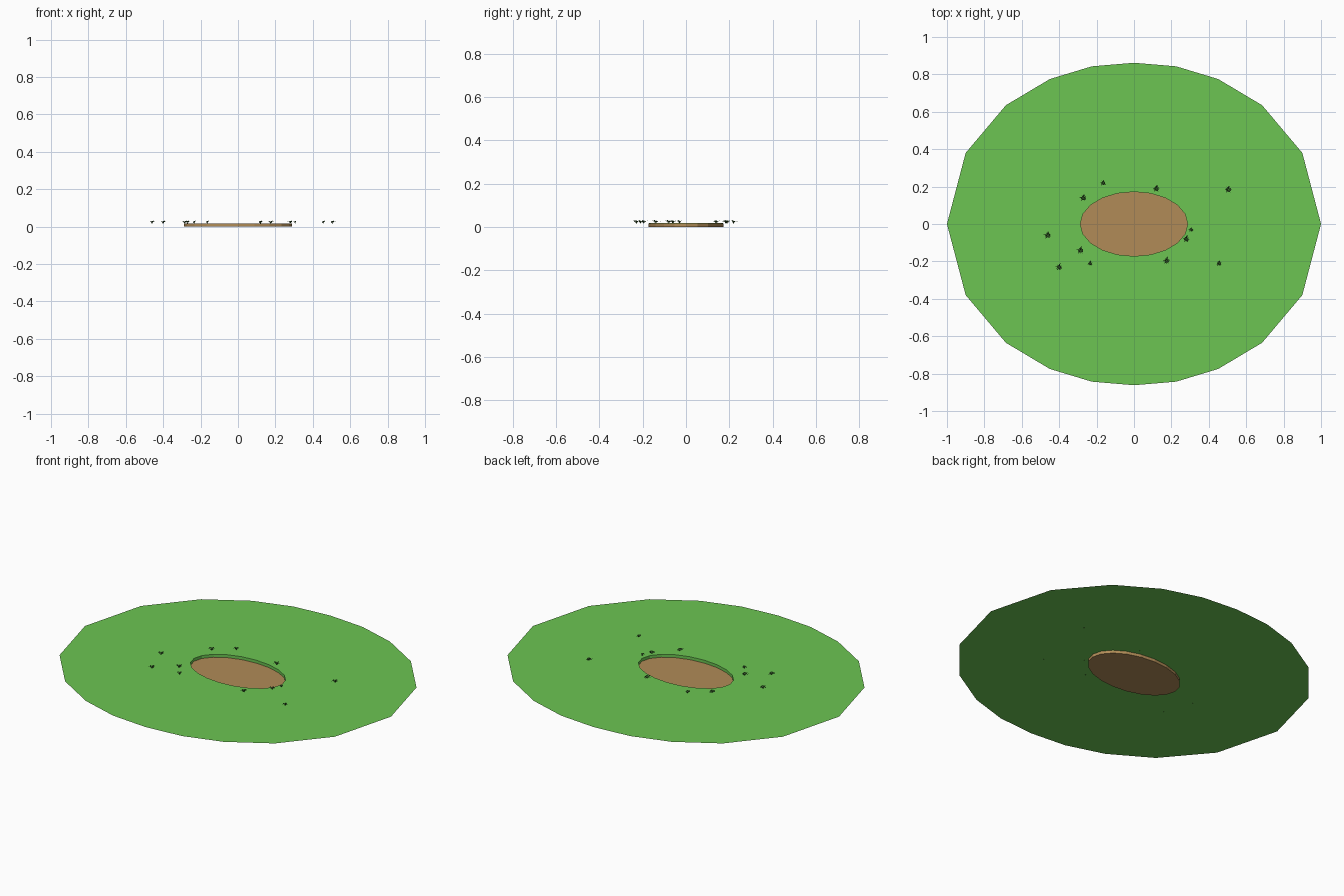
import bpy, math, random

if "Cube" in bpy.data.objects:
    bpy.data.objects.remove(bpy.data.objects["Cube"])

random.seed(4)
TOP = 0.018          # height of the lawn above the pit floor
HOLE = (0.287, 0.172)


def mat(name, rgb):
    m = bpy.data.materials.new(name)
    m.diffuse_color = (*rgb, 1)
    m.use_nodes = True
    m.node_tree.nodes["Principled BSDF"].inputs["Base Color"].default_value = m.diffuse_color
    return m


GREEN = mat("lawn green", (0.15, 0.56, 0.085))
BROWN = mat("earth brown", (0.44, 0.26, 0.095))
DARK = mat("tuft dark green", (0.04, 0.12, 0.025))


def make(name, verts, faces, material):
    me = bpy.data.meshes.new(name)
    me.from_pydata(verts, [], faces)
    me.materials.append(material)
    ob = bpy.data.objects.new(name, me)
    bpy.context.collection.objects.link(ob)
    return ob


# Outline of the lawn: one quarter mirrored into a 20-sided ring
quarter = [(1, 0), (0.9, 0.38), (0.685, 0.635), (0.45, 0.775), (0.225, 0.843), (0, 0.862)]
half = quarter + [(-x, y) for x, y in quarter[-2::-1]]
outer = half + [(x, -y) for x, y in half[-2:0:-1]]
N = len(outer)


def ellipse(z, grow=0.0):
    return [((HOLE[0] + grow) * math.cos(2 * math.pi * i / N),
             (HOLE[1] + grow) * math.sin(2 * math.pi * i / N), z) for i in range(N)]


def strip(a, b):
    return [(a + i, a + (i + 1) % N, b + (i + 1) % N, b + i) for i in range(N)]


# Lawn: flat ring that folds down into the pit wall
make("lawn", [(x, y, TOP) for x, y in outer] + ellipse(TOP) + ellipse(0.001),
     strip(0, N) + strip(N, 2 * N), GREEN)

# Earth pit: floor plus the outside of the wall
make("earth_pit", ellipse(0, 0.001) + ellipse(TOP - 0.001, 0.001),
     [tuple(range(N))] + strip(0, N), BROWN)

# Grass tufts: star of arching blades sharing one mesh
verts, faces = [], []
BLADES = 11
for i in range(BLADES):
    a = 2 * math.pi * i / BLADES + random.uniform(-0.2, 0.2)
    r = random.uniform(0.017, 0.026)
    h = random.uniform(0.009, 0.014)
    c, s = math.cos(a), math.sin(a)
    k = len(verts)
    w = 0.0022
    verts += [(0, 0, -0.003), (0.5 * r * c - w * s, 0.5 * r * s + w * c, h),
              (0.5 * r * c + w * s, 0.5 * r * s - w * c, h), (r * c, r * s, h * 0.6)]
    faces += [(k, k + 2, k + 1), (k + 1, k + 2, k + 3)]

spots = [(-0.165, 0.22, 0.8), (-0.27, 0.14, 1), (0.12, 0.19, 1), (0.505, 0.185, 1),
         (-0.46, -0.06, 1), (-0.4, -0.23, 1), (-0.285, -0.14, 1), (-0.235, -0.21, 0.75),
         (0.175, -0.195, 1), (0.28, -0.08, 1), (0.305, -0.03, 0.65), (0.455, -0.21, 0.8)]
for n, (x, y, size) in enumerate(spots):
    t = make(f"grass_tuft_{n + 1}", verts, faces, DARK)
    t.location = (x, y, TOP)
    t.scale = (size, size, 1)
